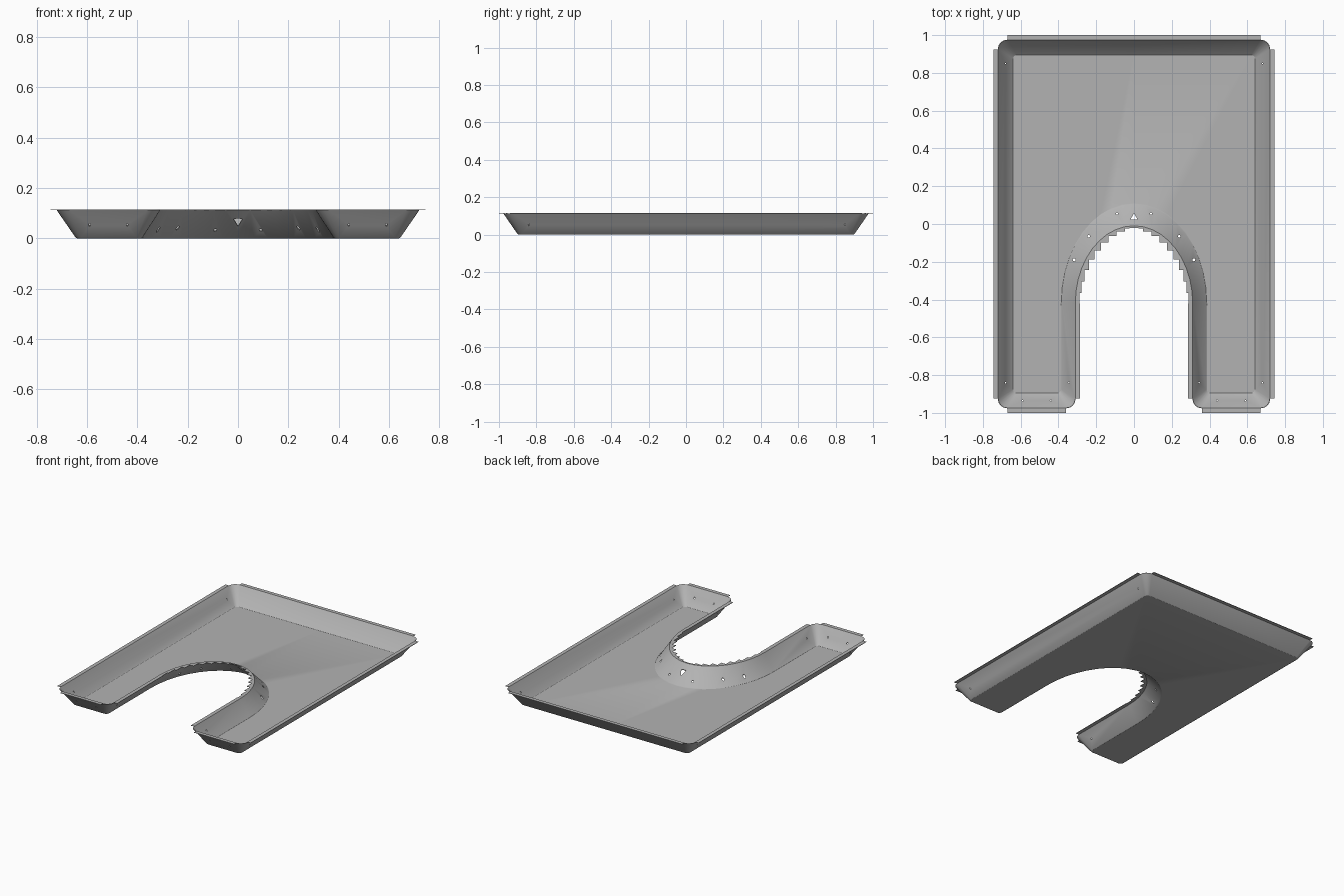
import bpy, bmesh, math
from mathutils import Matrix

cube = bpy.data.objects.get("Cube")
if cube:
    bpy.data.objects.remove(cube)

SHEET = 0.003
RIM = 0.1135
LIP = 0.025

steel = bpy.data.materials.new("sheet_steel_grey")
steel.use_nodes = True
steel.diffuse_color = (0.45, 0.45, 0.45, 1)
steel.node_tree.nodes["Principled BSDF"].inputs["Base Color"].default_value = (0.45, 0.45, 0.45, 1)


def corner(fx, fy, tx, ty, start):
    """Columns of a conical corner: tight at the floor, wide at the rim."""
    out = []
    mid = math.radians(start + 45)
    sx, sy = math.copysign(1, math.cos(mid)), math.copysign(1, math.sin(mid))
    for k in range(5):
        a = math.radians(start + k * 22.5)
        c, s = math.cos(a), math.sin(a)
        out.append(((fx + 0.02 * (c - sx), fy + 0.02 * (s - sy)),
                    (tx + 0.05 * (c - sx), ty + 0.05 * (s - sy))))
    return out


# Half outline as (floor point, rim point) columns, from arch apex round to the back centre
ARCH = 10
columns = []
for i in range(ARCH + 1):
    a = math.pi / 2 * (1 - i / ARCH)
    c, s = math.cos(a), math.sin(a)
    columns.append(((0.385 * c, -0.42 + 0.53 * s), (0.31 * c, -0.42 + 0.41 * s)))
columns[0] = ((0, 0.11), (0, -0.01))
leg_start = len(columns) - 1
columns += corner(0.385, -0.895, 0.31, -0.975, 180)
front_start = len(columns) - 1
columns += corner(0.64, -0.895, 0.72, -0.975, 270)
side_start = len(columns) - 1
columns += corner(0.64, 0.895, 0.72, 0.975, 0)
back_start = len(columns) - 1
columns.append(((0, 0.895), (0, 0.975)))

# Floor, bend and sloping walls
bm = bmesh.new()
rings = [[], [], []]
for f, t in columns:
    bend = [f[k] + 0.06 * (t[k] - f[k]) for k in (0, 1)]
    for ring, p, z in zip(rings, (f, bend, t), (0, 0.003, RIM - SHEET / 2)):
        ring.append(bm.verts.new((p[0], p[1], z + SHEET / 2)))
bm.faces.new(rings[0])
for low, high in zip(rings, rings[1:]):
    for i in range(len(columns) - 1):
        bm.faces.new((low[i], low[i + 1], high[i + 1], high[i]))

# Straight flanges, left open at the corners
rim = rings[2]
for i, dx, dy in ((leg_start, -LIP, 0), (front_start, 0, -LIP),
                  (side_start, LIP, 0), (back_start, 0, LIP)):
    p, q = rim[i], rim[i + 1]
    bm.faces.new((p, q, bm.verts.new((q.co.x + dx, q.co.y + dy, q.co.z)),
                  bm.verts.new((p.co.x + dx, p.co.y + dy, p.co.z))))

# Stepped flange round the arch
edge = [bm.verts.new((max(0, v.co.x - 0.02 * i / ARCH), v.co.y - 0.01, v.co.z))
        for i, v in enumerate(rim[:ARCH + 1])]
for i in range(ARCH):
    p, q = edge[i], edge[i + 1]
    face = [rim[i], rim[i + 1], q]
    if i:
        face.append(bm.verts.new((p.co.x, q.co.y, p.co.z)))
    bm.faces.new(face + [p])
bmesh.ops.recalc_face_normals(bm, faces=bm.faces)
mesh = bpy.data.meshes.new("tray")
bm.to_mesh(mesh)
bm.free()
mesh.materials.append(steel)
tray = bpy.data.objects.new("tray", mesh)
bpy.context.collection.objects.link(tray)

# Cutter for the apex notch and the fixing holes
bm = bmesh.new()
holes = [(0, 0.035, 0.022, 3)]
for side in (-1, 1):
    for x, y, r in ((0.317, -0.19, 0.008), (0.24, -0.065, 0.007), (0.09, 0.055, 0.006),
                    (0.68, 0.85, 0.004), (0.68, -0.84, 0.004), (0.345, -0.84, 0.004),
                    (0.59, -0.935, 0.004), (0.44, -0.935, 0.004)):
        holes.append((side * x, y, r, 8))
for x, y, r, n in holes:
    bmesh.ops.create_cone(bm, cap_ends=True, segments=n, radius1=r, radius2=r, depth=0.5,
                          matrix=Matrix.Translation((x, y, 0)))
cut_mesh = bpy.data.meshes.new("hole_cutter")
bm.to_mesh(cut_mesh)
bm.free()
cutter = bpy.data.objects.new("hole_cutter", cut_mesh)
cutter.hide_render = True
bpy.context.collection.objects.link(cutter)

# Mirror the half, give the sheet its thickness, punch the holes
mirror = tray.modifiers.new("mirror", "MIRROR")
mirror.merge_threshold = 0.0005
solid = tray.modifiers.new("thickness", "SOLIDIFY")
solid.thickness = SHEET
solid.offset = 0
cut = tray.modifiers.new("holes", "BOOLEAN")
cut.operation = "DIFFERENCE"
cut.solver = "EXACT"
cut.object = cutter

bpy.ops.object.select_all(action="DESELECT")
tray.select_set(True)
bpy.context.view_layer.objects.active = tray
for name in [m.name for m in tray.modifiers]:
    bpy.ops.object.modifier_apply(modifier=name)
bpy.data.objects.remove(cutter)
bpy.ops.object.shade_smooth_by_angle(angle=math.radians(24))
